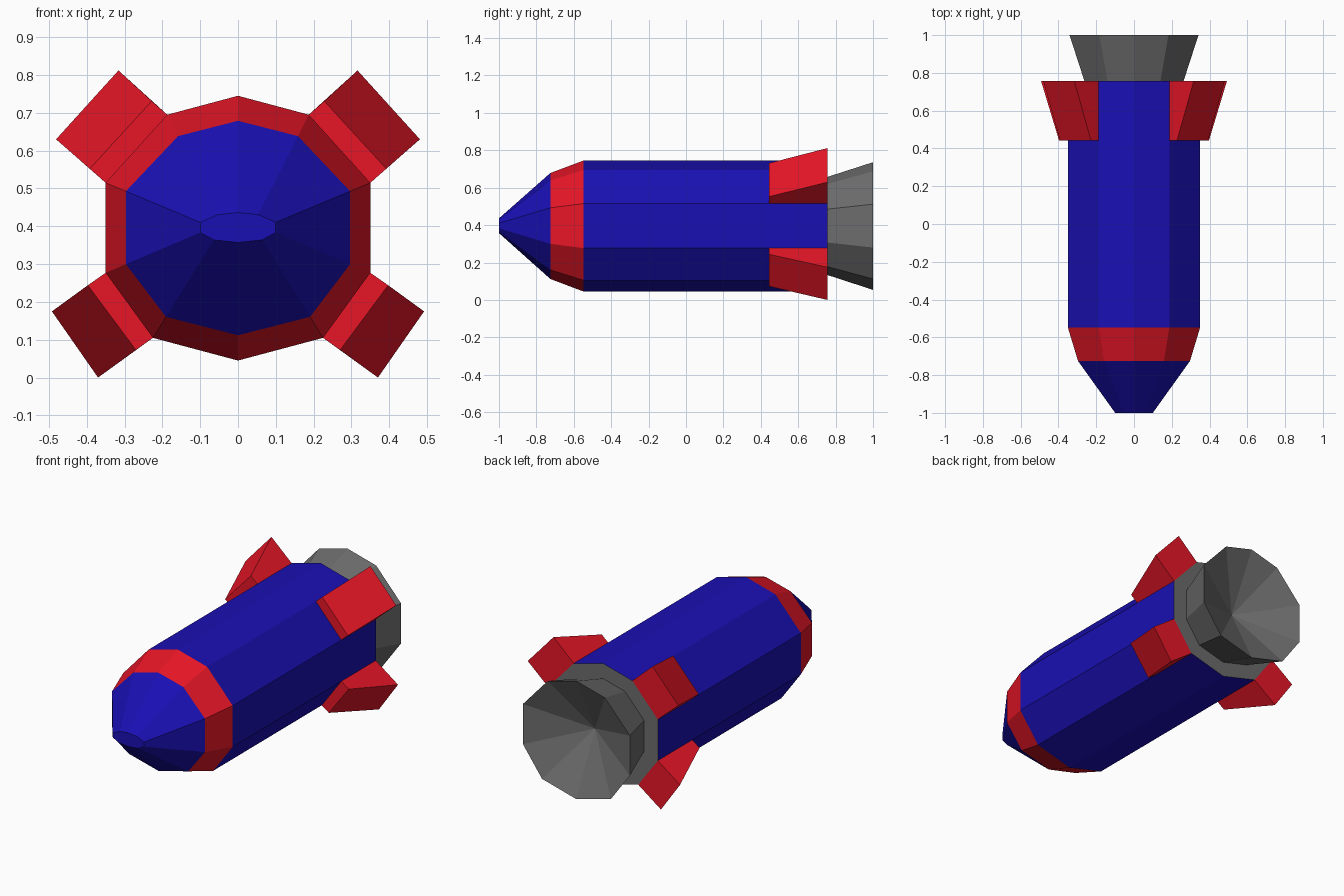
import bpy, bmesh

if "Cube" in bpy.data.objects:
    bpy.data.objects.remove(bpy.data.objects["Cube"])

CZ = 0.397  # height of the long axis
# right half of the ten-sided hull section, top to bottom (x, z)
HALF = [(0, .745), (.187, .695), (.35, .515), (.35, .277), (.225, .105), (0, .045)]
SECTION = HALF + [(-x, z) for x, z in HALF[-2:0:-1]]


def material(name, rgb):
    m = bpy.data.materials.new(name)
    m.diffuse_color = (*rgb, 1)
    m.use_nodes = True
    m.node_tree.nodes["Principled BSDF"].inputs["Base Color"].default_value = m.diffuse_color
    return m


BLUE = material("blue", (.01, .005, .45))
RED = material("red", (.8, .008, .02))
GREY = material("dark_grey", (.15, .15, .15))


def ring(y, kx, kz):
    return [(x * kx, y, CZ + (z - CZ) * kz) for x, z in SECTION]


def loft(name, rings, mat, cap_start=False, cap_end=False):
    """Skin a list of equal rings of points; a one-point ring is an apex."""
    bm = bmesh.new()
    rows = [[bm.verts.new(p) for p in r] for r in rings]
    for a, b in zip(rows, rows[1:]):
        n = len(a)
        for i in range(n):
            j = (i + 1) % n
            if len(b) == 1:
                bm.faces.new((a[i], a[j], b[0]))
            else:
                bm.faces.new((a[i], a[j], b[j], b[i]))
    if cap_start:
        bm.faces.new(rows[0])
    if cap_end:
        bm.faces.new(rows[-1])
    bmesh.ops.recalc_face_normals(bm, faces=bm.faces)
    me = bpy.data.meshes.new(name)
    bm.to_mesh(me)
    bm.free()
    me.materials.append(mat)
    ob = bpy.data.objects.new(name, me)
    bpy.context.collection.objects.link(ob)
    return ob


# hull: blunt flattened nose, red band, straight body
BAND_FRONT = ring(-.725, .847, .81)
BAND_BACK = ring(-.548, 1, 1)
loft("nose_cone", [ring(-1, .285, .113), BAND_FRONT], BLUE, cap_start=True)
loft("nose_band", [BAND_FRONT, BAND_BACK], RED)
loft("body", [BAND_BACK, ring(.757, 1, 1)], BLUE)

# rear plate, flared nozzle and its recessed conical end
loft("engine_nozzle", [ring(.757, 1, 1), ring(.757, .75, .75),
                       ring(1, .975, .975), [(0, .83, CZ)]], GREY)

# fins: (root edge, outer edge at front, outer edge at back), mirrored left/right
FINS = {
    "upper_fin": [((.187, .695), (.35, .515)), ((.228, .731), (.392, .552)),
                  ((.316, .812), (.481, .63))],
    "lower_fin": [((.35, .277), (.225, .105)), ((.397, .244), (.27, .073)),
                  ((.492, .175), (.37, 0))],
}
for name, (root, front, back) in FINS.items():
    for side, s in (("right", 1), ("left", -1)):
        inner = [(s * x, y, z) for y in (.443, .757)
                 for x, z in (root if y < .5 else root[::-1])]
        outer = [(s * x, y, z) for y, edge in ((.443, front), (.757, back[::-1]))
                 for x, z in edge]
        loft(f"{name}_{side}", [inner, outer], RED, cap_end=True)
